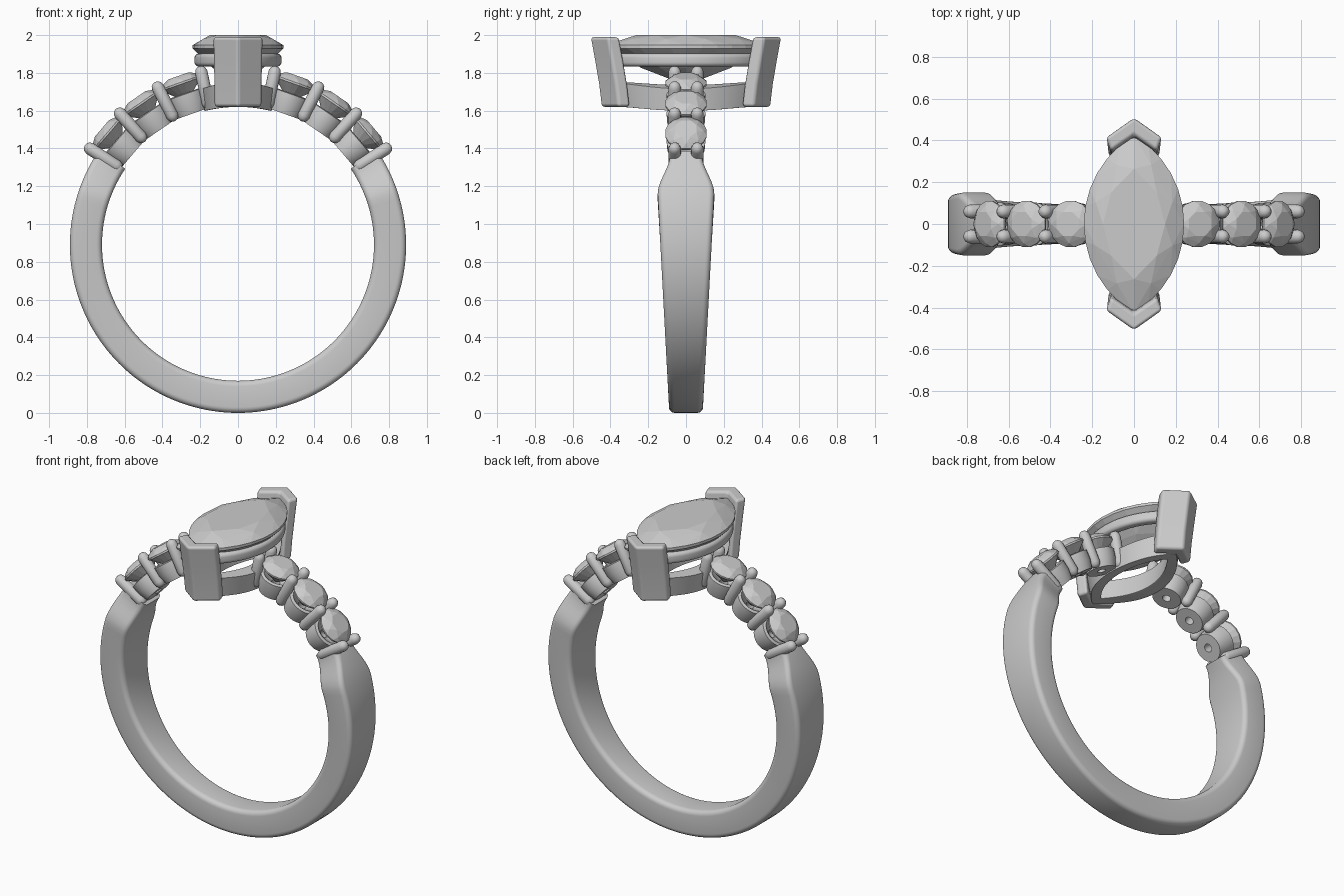
import bpy, bmesh, math
from mathutils import Matrix, Vector

if "Cube" in bpy.data.objects:
    bpy.data.objects.remove(bpy.data.objects["Cube"])

C = 0.89                      # height of the finger-hole centre
PI = math.pi


def make(name, bm, angle=None, mat=None):
    if mat:
        bm.transform(mat)
    bmesh.ops.recalc_face_normals(bm, faces=bm.faces)
    me = bpy.data.meshes.new(name)
    bm.to_mesh(me)
    bm.free()
    ob = bpy.data.objects.new(name, me)
    bpy.context.collection.objects.link(ob)
    if angle:
        bpy.ops.object.select_all(action='DESELECT')
        ob.select_set(True)
        bpy.context.view_layer.objects.active = ob
        bpy.ops.object.shade_smooth_by_angle(angle=math.radians(angle))
    return ob


def loft(sections, closed=False):
    """Skin a row of closed loops; closed joins the last loop to the first."""
    bm = bmesh.new()
    rows = [[bm.verts.new(p) for p in s] for s in sections]
    n = len(rows[0])
    for i in range(len(rows) if closed else len(rows) - 1):
        a, b = rows[i], rows[(i + 1) % len(rows)]
        for j in range(n):
            k = (j + 1) % n
            bm.faces.new((a[j], a[k], b[k], b[j]))
    if not closed:
        bm.faces.new(rows[0])
        bm.faces.new(rows[-1])
    return bm


def rounded_rect(hw, hh, r, seg=5):
    pts = []
    for q, (sx, sy) in enumerate([(1, 1), (-1, 1), (-1, -1), (1, -1)]):
        for i in range(seg + 1):
            a = (q + i / seg) * PI / 2
            pts.append((sx * (hw - r) + r * math.cos(a), sy * (hh - r) + r * math.sin(a)))
    return pts


def circle(t, rx, ry):
    a = 2 * PI * t
    return rx * math.cos(a), ry * math.sin(a)


def marquise(t, hx, hy):
    """Pointed oval made of two arcs, t in 0..1."""
    t = t % 1
    side = 1 if t < 0.5 else -1
    R = (hx * hx + hy * hy) / (2 * hx)
    a = math.asin(hy / R) * (4 * (t % 0.5) - 1)
    return side * (R * math.cos(a) - R + hx), side * R * math.sin(a)


def gem(name, outline, n, hx, hy, rings, culet, mat=None):
    """Faceted stone: hull of (scale, height, count, shift) rings plus a culet."""
    bm = bmesh.new()
    for s, z, m, shift in rings:
        for i in range(m):
            x, y = outline((i + shift) / m, hx * s, hy * s)
            bm.verts.new((x, y, z))
    bm.verts.new((0, 0, culet))
    bmesh.ops.convex_hull(bm, input=bm.verts)
    return make(name, bm, mat=mat)


def radial(deg):
    return Matrix.Translation((0, 0, C)) @ Matrix.Rotation(math.radians(deg), 4, 'Y')


# Shank: widens upward, then pinches in at the shoulders
def half_width(z):
    if z < 1.17:
        return 0.09 + 0.06 * z / 1.17
    t = min((z - 1.17) / 0.21, 1)
    return 0.15 - 0.065 * t * t * (3 - 2 * t)


sections = []
N = 110
for i in range(N + 1):
    a = math.radians(-124 + 248 * i / N)
    w = half_width(C - 0.89 * math.cos(a))
    sections.append([((0.805 + h) * math.sin(a), y, C - (0.805 + h) * math.cos(a))
                     for h, y in rounded_rect(0.085, w, 0.03)])
make("shank", loft(sections), 40)

# Shoulder stones with their cups and paired prongs
for side, label in ((1, "right"), (-1, "left")):
    for k in range(3):
        m = radial(side * (19.5 + 15 * k))
        gem(f"{label}_side_stone_{k}", circle, 8, 0.112, 0.112,
            [(0.55, 0.948, 8, 0.5), (0.82, 0.932, 8, 0), (1, 0.912, 16, 0.5), (1, 0.902, 16, 0.5)],
            0.80, m)
        prof = [(0.025, 0.735), (0.085, 0.735), (0.1, 0.79), (0.103, 0.845),
                (0.085, 0.85), (0.025, 0.80)]
        cup = [[(r * math.cos(2 * PI * i / 32), r * math.sin(2 * PI * i / 32), h)
                for r, h in prof] for i in range(32)]
        make(f"{label}_stone_cup_{k}", loft(cup, True), 40, m)
    for k in range(4):
        for y in (-0.06, 0.06):
            r, lo, hi = 0.033, 0.735, 0.967
            caps = [math.radians(d) for d in (-85, -60, -35, 0)]
            steps = [(a, lo + r) for a in caps] + [(-a, hi - r) for a in reversed(caps)]
            rows = [[(r * math.cos(a) * math.cos(2 * PI * j / 16),
                      y + r * math.cos(a) * math.sin(2 * PI * j / 16),
                      h + r * math.sin(a)) for j in range(16)] for a, h in steps]
            make(f"{label}_prong_{k}", loft(rows), 50, radial(side * (12 + 15 * k)))

# Centre marquise stone
gem("centre_stone", marquise, 8, 0.24, 0.425,
    [(0.62, 2.0, 8, 0), (0.82, 1.98, 8, 0.5), (1, 1.947, 24, 0), (1, 1.93, 24, 0), (0.55, 1.825, 8, 0)],
    1.735)

# Upper gallery rail: rounded bar following the stone outline
M = 64
rail = []
for i in range(M):
    rail.append([(*marquise(i / M, 0.2 + u, 0.37 + 1.3 * u), 1.868 + v)
                 for u, v in rounded_rect(0.03, 0.034, 0.022)])
make("upper_gallery_rail", loft(rail, True), 40)

# Lower gallery: its underside follows the finger hole
gallery = []
for i in range(M):
    row = []
    for u, v in rounded_rect(0.033, 0.5, 0.01, 3):
        f = v + 0.5
        x, y = marquise(i / M, 0.145 + 0.015 * f + u, 0.335 + 0.03 * f + 1.2 * u)
        lo = C + math.sqrt(0.73 ** 2 - x * x)
        hi = 1.75 - 0.9 * x * x
        row.append((x, y, lo + (hi - lo) * f))
    gallery.append(row)
make("lower_gallery", loft(gallery, True), 40)

# V-shaped end prongs, leaning outward
chevron = [(0, 0.51), (0.135, 0.415), (0.11, 0.35), (0, 0.425), (-0.11, 0.35), (-0.135, 0.415)]
for s, label in ((-1, "front"), (1, "back")):
    rows = [[(x * k, s * (y - d), z) for x, y in chevron]
            for z, d, k in ((1.62, 0.058, 0.95), (1.74, 0.044, 0.96), (1.87, 0.022, 0.98), (1.99, 0, 1))]
    ob = make(f"{label}_v_prong", loft(rows))
    for p in ob.data.polygons:
        p.use_smooth = True
    bev = ob.modifiers.new("soft_edges", 'BEVEL')
    bev.width, bev.segments, bev.harden_normals = 0.018, 3, True
